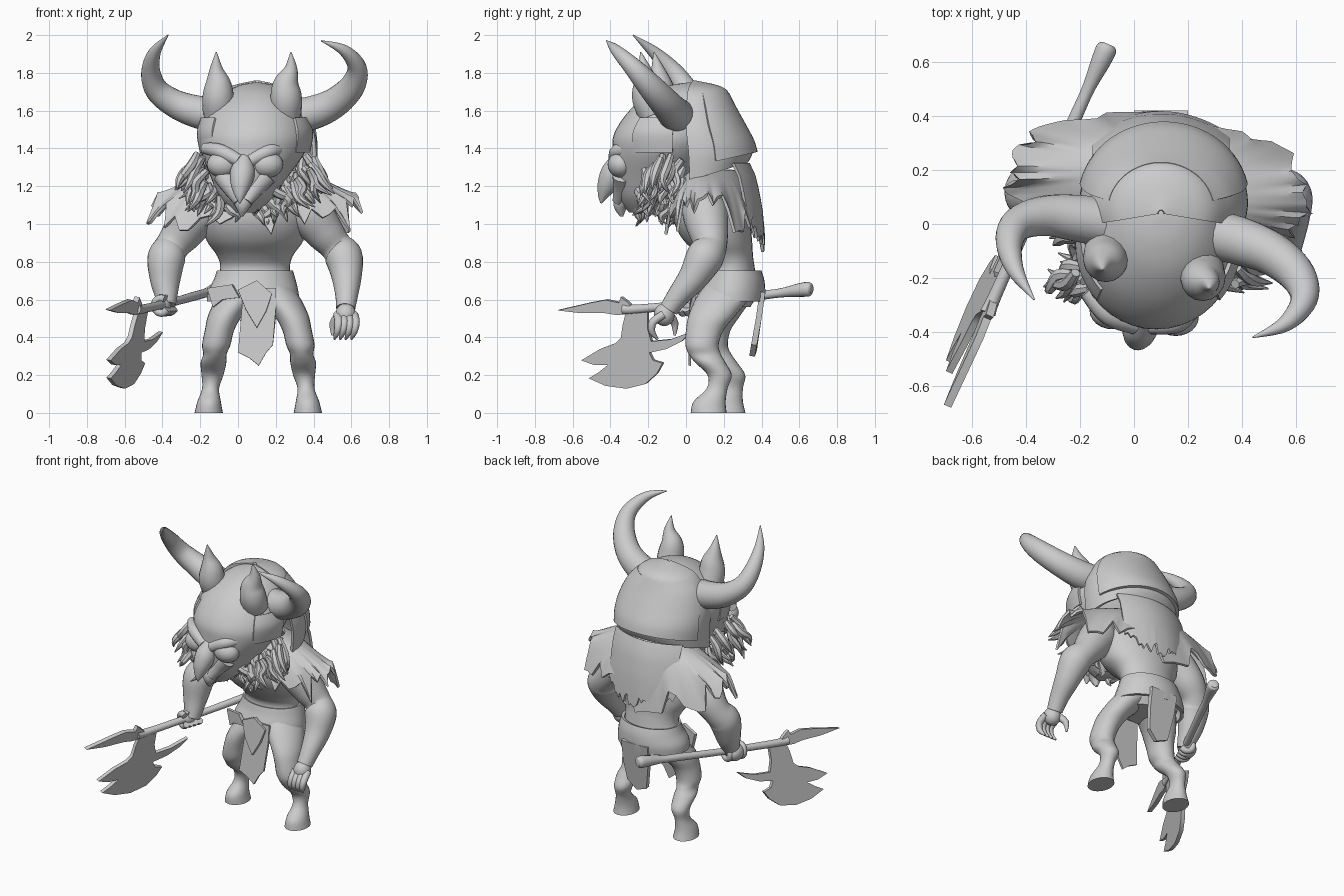
import bpy, math, random
from mathutils import Vector
random.seed(4)
U = random.uniform


def spline(rows, steps=5):
    """Catmull-Rom through rows of any width."""
    out, n = [], len(rows)
    for i in range(n - 1):
        a, b, c, d = rows[max(i - 1, 0)], rows[i], rows[i + 1], rows[min(i + 2, n - 1)]
        for k in range(steps):
            t = k / steps
            out.append([q + .5 * t * (r - p + t * (2 * p - 5 * q + 4 * r - s + t * (3 * (q - r) + s - p)))
                        for p, q, r, s in zip(a, b, c, d)])
    return out + [list(rows[-1])]


def add(name, verts, faces, thick=0):
    me = bpy.data.meshes.new(name)
    me.from_pydata(verts, [], faces)
    me.validate()
    ob = bpy.data.objects.new(name, me)
    bpy.context.collection.objects.link(ob)
    if thick:
        m = ob.modifiers.new("thickness", 'SOLIDIFY')
        m.thickness, m.offset = thick, 0
    return ob


def bridge(name, rings, closed=True, caps=True, thick=0):
    n = len(rings[0])
    faces = [(r * n + i, r * n + (i + 1) % n, (r + 1) * n + (i + 1) % n, (r + 1) * n + i)
             for r in range(len(rings) - 1) for i in range(n if closed else n - 1)]
    if caps:
        faces += [tuple(range(n))[::-1], tuple(range(len(rings) * n - n, len(rings) * n))]
    return add(name, [v for r in rings for v in r], faces, thick)


def loft(name, rows, n=32, arc=None, thick=0, caps=True, steps=5):
    """Horizontal ellipses: cx, cy, z, rx, ry, rise towards the back."""
    rings = []
    for cx, cy, z, rx, ry, tilt in spline([tuple(r) + (0,) * (6 - len(r)) for r in rows], steps):
        if arc:
            angs = [math.radians(arc[0] + (arc[1] - arc[0]) * i / (n - 1)) for i in range(n)]
        else:
            angs = [math.tau * i / n for i in range(n)]
        rings.append([(cx + rx * math.cos(a), cy + ry * math.sin(a), z + tilt * math.sin(a)) for a in angs])
    return bridge(name, rings, not arc, caps and not arc, thick)


def tube(name, rows, n=16, steps=5):
    """Round sweep through x, y, z, radius."""
    p = spline(rows, steps)
    pts = [Vector(q[:3]) for q in p]
    rings, nor = [], None
    for i, c in enumerate(pts):
        t = (pts[min(i + 1, len(pts) - 1)] - pts[max(i - 1, 0)]).normalized()
        nor = t.orthogonal() if nor is None else nor - t * nor.dot(t)
        nor.normalize()
        b, r = t.cross(nor), max(p[i][3], .002)
        rings.append([c + r * (nor * math.cos(math.tau * k / n) + b * math.sin(math.tau * k / n)) for k in range(n)])
    return bridge(name, rings)


def ball(name, c, r):
    bpy.ops.mesh.primitive_uv_sphere_add(segments=24, ring_count=14, location=c)
    ob = bpy.context.object
    ob.name, ob.scale = name, r
    return ob


def plate(name, pts, thick):
    return add(name, pts, [tuple(range(len(pts)))], thick)


# torso and belt
loft("torso", [(.08, .22, .56, .17, .12), (.08, .23, .64, .21, .15), (.09, .24, .76, .185, .125),
               (.09, .215, .83, .2, .14), (.09, .17, .91, .255, .18), (.09, .14, 1, .28, .2),
               (.09, .12, 1.1, .27, .19), (.09, .08, 1.22, .17, .14), (.09, .02, 1.35, .12, .12)])
loft("belt", [(.08, .235, .59, .235, .17), (.08, .24, .64, .23, .17), (.088, .25, .7, .208, .155),
              (.09, .25, .75, .192, .14)], thick=.02, caps=False)

# legs with feet, the second set wider to the side and further back
leg = [(.37, .12, 0, .075, .095), (.368, .125, .06, .062, .085), (.36, .165, .13, .045, .055),
       (.35, .178, .2, .058, .064), (.345, .13, .265, .068, .08), (.337, .1, .31, .062, .085),
       (.33, .085, .36, .075, .088), (.312, .1, .44, .078, .1), (.28, .14, .52, .092, .125),
       (.21, .2, .62, .112, .14), (.17, .22, .7, .08, .1)]
loft("left_leg", leg, 24)
loft("right_leg", [(.215 - x, y + .1 * (1 - z / .7), z, rx, ry) for x, y, z, rx, ry in leg], 24)

# hanging cloths
plate("front_cloth", [(.03, .06, .66), (.2, .06, .66), (.2, .05, .55), (.185, .02, .36), (.15, .02, .32),
                      (.11, .02, .25), (.06, .02, .29), (0, .02, .32), (.02, .05, .55)], .015)
plate("belt_plate", [(0, .06, .65), (.1, .04, .7), (.18, .05, .63), (.15, .03, .54), (.1, .02, .45), (.04, .03, .55)], .025)
plate("back_cloth", [(.0, .405, .64), (.2, .405, .64), (.2, .385, .5), (.185, .36, .36), (.12, .35, .3),
                     (.04, .36, .33), (.01, .385, .5)], .03)
plate("hip_cloth", [(-.16, .12, .66), (-.03, .065, .68), (.01, .06, .61), (-.08, .08, .6), (-.13, .11, .56)], .02)

# arms with flared forearm cuffs
tube("left_arm", [(.3, .1, 1.14, .08), (.37, .1, 1.07, .12), (.455, .12, .96, .105), (.52, .13, .88, .086),
                  (.56, .1, .825, .1), (.575, .04, .72, .08), (.575, -.04, .62, .06), (.57, -.09, .55, .05)], 24)
tube("right_arm", [(-.1, .12, 1.14, .08), (-.2, .14, 1.07, .12), (-.29, .17, .96, .108), (-.35, .16, .88, .09),
                   (-.38, .12, .815, .1), (-.385, .09, .7, .08), (-.38, .06, .62, .06), (-.38, .04, .57, .05)], 24)

# open hand
ball("left_palm", (.57, -.115, .52), (.055, .055, .06))
for i in range(4):
    x = .525 + .03 * i
    tube(f"left_finger_{i}", [(x, -.12, .52, .022), (x + .008, -.175, .48, .022),
                              (x, -.18, .43, .018), (x - .015, -.15, .39, .006)], 10, 3)
tube("left_thumb", [(.54, -.09, .52, .024), (.505, -.06, .475, .021), (.5, -.06, .41, .006)], 10, 3)

# gripping hand around the shaft
axis = Vector((.39, .92, .04)).normalized()
side = axis.cross(Vector((0, 0, 1))).normalized()
up = side.cross(axis)
grip = Vector((-.385, .03, .57))
ball("right_palm", grip + side * -.02, (.05, .065, .055))
for i in range(4):
    c = grip + axis * .034 * (i - 1.5)
    rows = []
    for a in range(60, 331, 45):
        v = c + .04 * (side * math.cos(math.radians(a)) + up * math.sin(math.radians(a)))
        rows.append((*v, .02))
    tube(f"right_finger_{i}", rows, 10, 3)


# axe: shaft, spike and blade share one leaning plane
def axe(y, z):
    return (-.40 + .43 * y - .18 * (.55 - z), y, z)


tube("axe_shaft", [(*axe(y, z), r) for y, z, r in
                   [(.665, .655, .025), (.65, .655, .038), (.6, .65, .036), (.5, .635, .024), (.38, .62, .024),
                    (.1, .585, .022), (-.25, .55, .024), (-.33, .55, .03)]])
plate("axe_spike", [axe(*p) for p in [(-.26, .53), (-.3, .585), (-.34, .615), (-.35, .585), (-.42, .6), (-.5, .585),
                                      (-.675, .545), (-.55, .53), (-.42, .53), (-.36, .52)]], .03)
plate("axe_blade", [axe(*p) for p in [(-.31, .55), (-.33, .47), (-.34, .4), (-.37, .37), (-.45, .34), (-.55, .28),
                                      (-.48, .255), (-.41, .255), (-.46, .215), (-.51, .185), (-.42, .145), (-.31, .13),
                                      (-.21, .155), (-.15, .21), (-.12, .265), (-.17, .28), (-.19, .32), (-.1, .34),
                                      (-.02, .38), (.03, .43), (-.08, .39), (-.18, .38), (-.2, .45), (-.2, .54)]], .026)

# head with brow, eyes and hooked beak
loft("head", [(.035, -.22, 1.06, .06, .08), (.045, -.19, 1.14, .14, .17), (.06, -.15, 1.25, .205, .235),
              (.08, -.11, 1.38, .275, .28), (.085, -.08, 1.48, .293, .3), (.09, -.04, 1.6, .25, .26),
              (.1, 0, 1.69, .17, .19), (.1, .02, 1.735, .09, .1), (.1, .03, 1.75, .01, .01)], 40)
for s, ex, dy in ((-1, -.08, 0), (1, .155, -.025)):
    ball("eye", (ex, -.32 + dy, 1.315), (.085, .07, .07))
    tube("brow", [(.035 + s * .21, -.25 + dy, 1.4, .03), (.035 + s * .13, -.335 + dy, 1.385, .04),
                  (.035 + s * .03, -.375, 1.335, .035)], 12)
    tube("cheek", [(ex, -.31 + dy, 1.26, .055), (.03 + s * .07, -.335, 1.2, .05), (.025 + s * .02, -.36, 1.12, .03)], 12)
tube("beak", [(.035, -.34, 1.36, .04), (.025, -.38, 1.28, .065), (.015, -.415, 1.21, .055),
              (.01, -.44, 1.15, .028), (.01, -.45, 1.11, .004)])
tube("lower_beak", [(.03, -.26, 1.18, .09), (.025, -.34, 1.11, .05), (.02, -.34, 1.04, .008)])

# hood shell over the back of the head, with an overlapping back plate
loft("hood", [(.105, .08, 1.25, .295, .24, .08), (.11, .08, 1.38, .302, .265, .02), (.105, .06, 1.5, .29, .235),
              (.1, .05, 1.62, .24, .19), (.1, .05, 1.71, .16, .15), (.1, .04, 1.75, .01, .01)],
     40, (-14, 194), .02)
loft("back_plate", [(.11, .1, 1.32, .305, .27, .06), (.11, .09, 1.42, .308, .262, .02), (.11, .07, 1.52, .293, .24),
                    (.105, .06, 1.62, .25, .195), (.1, .05, 1.69, .19, .17)], 28, (12, 168), .02)

# jagged side panels wrapped between visor and hood
for a0, a1 in ((-42, 0), (180, 222)):
    loft("visor_panel", [(.09, -.07, 1.38, .285, .3), (.09, -.07, 1.48, .3, .31), (.09, -.05, 1.56, .28, .285)],
         10, (a0, a1), .015)

# large curved horns and short upright horns
tube("right_horn", [(-.08, .0, 1.57, .09), (-.2, .02, 1.59, .088), (-.33, .03, 1.635, .075), (-.43, .0, 1.71, .063),
                    (-.462, -.07, 1.81, .05), (-.44, -.17, 1.91, .032), (-.37, -.28, 2.0, .003)], 20)
tube("left_horn", [(.25, -.03, 1.57, .09), (.38, -.06, 1.585, .09), (.51, -.11, 1.64, .08), (.605, -.19, 1.73, .068),
                   (.63, -.28, 1.83, .05), (.56, -.37, 1.92, .03), (.44, -.42, 1.97, .003)], 20)
for nm, x, y, d in (("right", -.105, -.13, -.01), ("left", .255, -.2, .025)):
    tube(nm + "_short_horn", [(x, y + .03, 1.58, .08), (x, y, 1.66, .084), (x, y - .01, 1.74, .07),
                              (x + d, y - .02, 1.82, .036), (x + d, y - .04, 1.91, .003)])

# ragged fur mantle over shoulders and back
N, R = 120, 10
coarse = [U(.9, 1.04) for _ in range(60)]
rings = []
for r in range(R):
    e = r / (R - 1)
    s = .3 + .7 * e
    ring = []
    for i in range(N):
        j = (coarse[i // 2] + coarse[(i + 1) // 2 % 60]) / 2
        a = math.tau * i / N
        c, d = math.cos(a), math.sin(a)
        k = s * (1 + (j - 1) * e ** 3)
        drop = .16 + .14 * max(d, 0) ** 2 + .08 * max(-d, 0) ** 2
        px = abs(c) ** .9 * math.copysign(1, c)
        ring.append((.1 + .575 * k * px, .14 - .05 * c + (.26 if d > 0 else .24) * k ** .8 * d,
                     1.31 - .08 * k - drop * k ** 3 + (j - .97) * -.8 * e ** 4))
    rings.append(ring)
bridge("fur_mantle", rings, True, False, .016)

# ragged cloth hanging down the upper back under the hood
n = 33
rows = []
for r in range(6):
    row = []
    for i in range(n):
        x = -.25 + .5 * i / (n - 1)
        z = 1.32 - r * .065 - (.07 * (1 - 14 * x * x) + U(-.04, .04) if r == 5 else 0)
        row.append((.1 + x, .33 + .08 * (r / 5) ** .6 - 1.3 * x * x, z))
    rows.append(row)
bridge("back_fur", rows, False, False, .016)

# tangled mane framing the face
for i in range(64):
    t = -1 + 2 * (i + .5) / 64
    sx = math.sin(1.5 * t)
    x, y, z = .08 + .3 * sx + U(-.03, .03), U(-.24, .0), 1.43 - .28 * math.cos(1.4 * t) + U(-.04, .04)
    ln, out = U(.08, .14) + .07 * abs(t), .1 * sx
    pts = [(x, y, z, .018)]
    for k in (1, 2, 3):
        pts.append((x + out * k / 3 + U(-.035, .035), y - .012 * k + U(-.03, .03), z - ln * k / 3, (.026, .02, .003)[k - 1]))
    tube("mane_strand", pts, 7, 3)

# apply thickness, then smooth shading that keeps edges
bpy.ops.object.select_all(action='SELECT')
bpy.context.view_layer.objects.active = bpy.context.selected_objects[0]
bpy.ops.object.convert(target='MESH')
bpy.ops.object.shade_smooth_by_angle(angle=math.radians(40))
